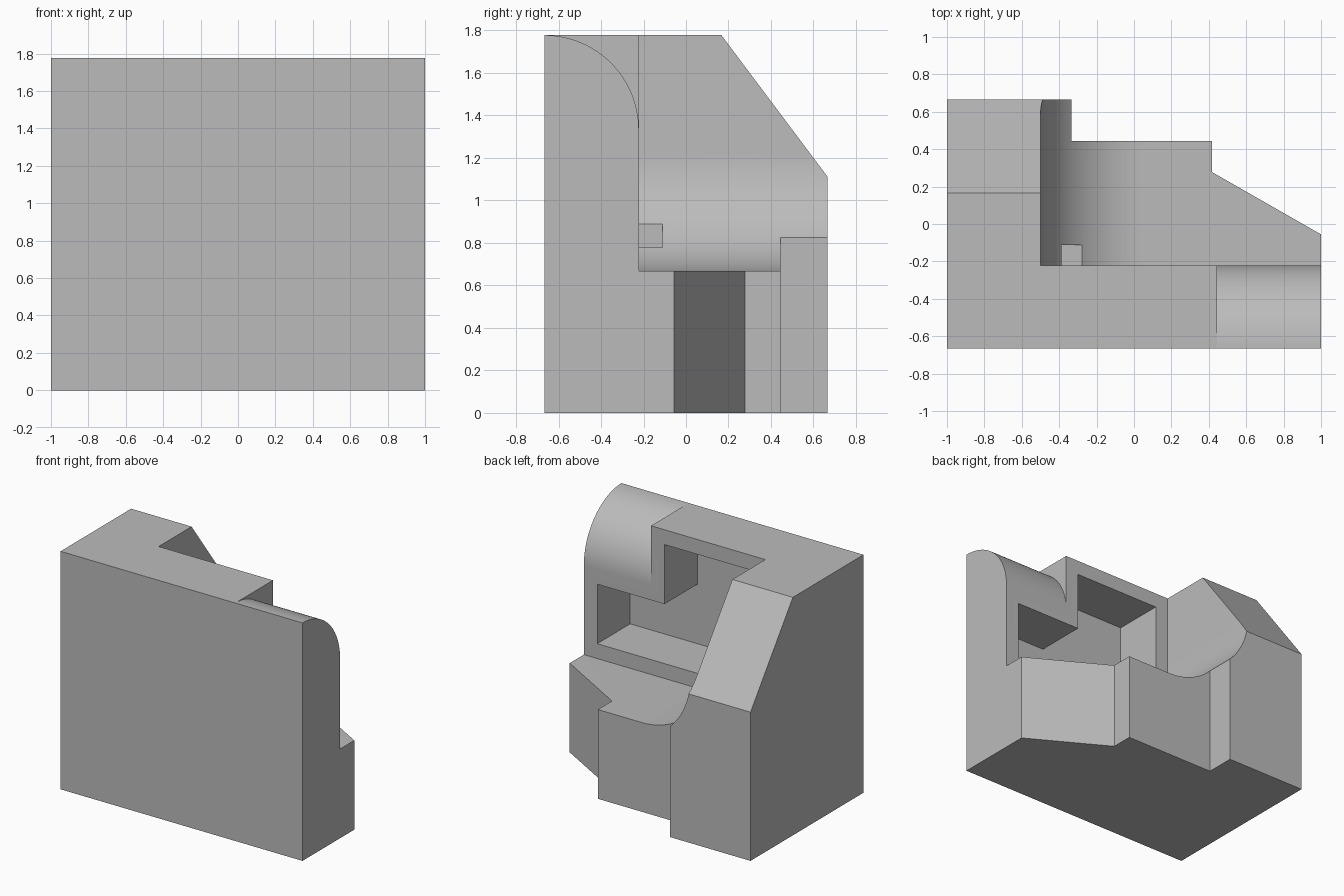
import bpy
import bmesh
import math
from mathutils import Vector

if "Cube" in bpy.data.objects:
    bpy.data.objects.remove(bpy.data.objects["Cube"], do_unlink=True)

U = 1 / 9  # drawing module: the block is 18 x 12 x 16 modules

grey = bpy.data.materials.new("plain grey")
grey.use_nodes = True
grey.diffuse_color = (0.5, 0.5, 0.5, 1)
grey.node_tree.nodes["Principled BSDF"].inputs["Base Color"].default_value = (0.5, 0.5, 0.5, 1)


def prism(name, profile, axis, start, end):
    """Extrude a 2D profile (in modules) along axis 0, 1 or 2."""
    def place(p, d):
        co = list(p)
        co.insert(axis, d)
        return Vector(co) * U

    bm = bmesh.new()
    face = bm.faces.new([bm.verts.new(place(p, start)) for p in profile])
    new = bmesh.ops.extrude_face_region(bm, geom=[face])["geom"]
    shift = place((0, 0), end - start)
    bmesh.ops.translate(bm, vec=shift, verts=[v for v in new if isinstance(v, bmesh.types.BMVert)])
    bmesh.ops.recalc_face_normals(bm, faces=bm.faces[:])
    mesh = bpy.data.meshes.new(name)
    bm.to_mesh(mesh)
    bm.free()
    obj = bpy.data.objects.new(name, mesh)
    bpy.context.collection.objects.link(obj)
    mesh.materials.append(grey)
    return obj


def arc(cx, cy, r, a0, a1, n=32):
    angles = [math.radians(a0 + (a1 - a0) * i / n) for i in range(n + 1)]
    return [(cx + r * math.cos(a), cy + r * math.sin(a)) for a in angles]


# Solid block
block = prism("stepped_block", [(-9, -6), (9, -6), (9, 6), (-9, 6)], 2, 0, 16)

cutters = [
    # Open space behind the wall, with a concave fillet up to the side column
    prism("rear_opening", [(-4.5, 18), *arc(0.5, 11, 5, 180, 270), (10, 6), (10, 18)], 1, -2, 7),
    # Sloped top of the column
    prism("column_slope", [(1.5, 16), (6, 10), (7.5, 8), (7.5, 18), (0, 18)], 0, -10, 10),
    # Stepped and angled rear edge of the base
    prism("rear_notch", [(-3, 7), (-3, 4), (3.75, 4), (3.75, 2.5), (9, -0.5),
                         (10.75, -1.5), (10.75, 7)], 2, -1, 18),
    # Rounded top of the wall end
    prism("wall_rounding", [(-7, 18), (-7, 16), *arc(-6, 12, 4, 90, 0), (-1, 12), (-1, 18)], 0, 4, 10),
    # Blind L-shaped pocket in the rear of the wall
    prism("wall_pocket", [(-3.5, 7), (8, 7), (8, 11), (3, 11), (3, 15), (-3.5, 15)], 1, -5.5, -1),
]

bpy.ops.object.select_all(action="DESELECT")
block.select_set(True)
bpy.context.view_layer.objects.active = block
for cutter in cutters:
    cutter.hide_render = True
    mod = block.modifiers.new(cutter.name, "BOOLEAN")
    mod.operation = "DIFFERENCE"
    mod.solver = "EXACT"
    mod.object = cutter
    bpy.ops.object.modifier_apply(modifier=mod.name)
    bpy.data.objects.remove(cutter, do_unlink=True)

bpy.ops.object.shade_smooth_by_angle(angle=math.radians(15))
